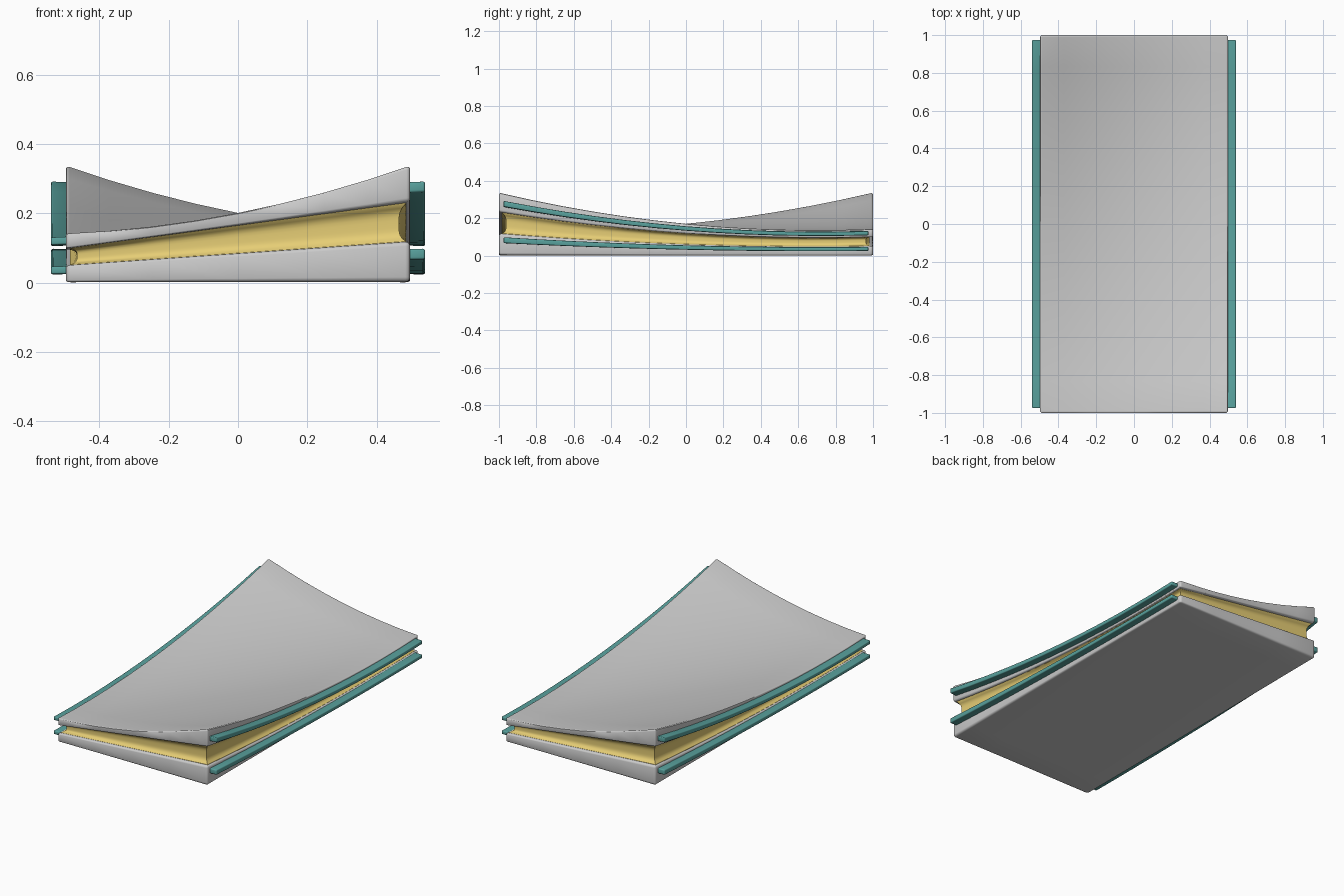
import bpy, bmesh
from mathutils import Vector

if "Cube" in bpy.data.objects:
    bpy.data.objects.remove(bpy.data.objects["Cube"])

FULL = 0.337   # height at the two tall corners
LIP = 0.235    # underside of the upper slab at the tall corners


def height(x, y, z):
    # two tall and two low opposite corners; only the top skin sags across x
    x = max(-0.5, min(0.5, x))
    sag = 0.154 * (0.25 - x * x) * max(0, min(1, (z - LIP) / (FULL - LIP)))
    return 0.17 - 0.197 * x * y + 0.0685 * y * y - sag


def slab_warp(co):
    co.z *= height(*co) / FULL


def core_warp(co):
    # concave walls that flare out to meet the slab lips
    flare = 0.022 * min(1, abs((co.z - 0.1775) / 0.0575)) ** 4
    for a in (0, 1):
        co[a] += flare if co[a] > 0 else -flare
    slab_warp(co)


def rail_warp(mid):
    # rails follow the edges but keep more of their thickness
    def warp(co):
        s = 0.98 * height(co.x, co.y, 0) / FULL + 0.02
        co.z = mid * s + (co.z - mid) * (0.5 + 0.5 * s)
    return warp


def material(name, color):
    m = bpy.data.materials.new(name)
    m.diffuse_color = color
    m.use_nodes = True
    m.node_tree.nodes["Principled BSDF"].inputs["Base Color"].default_value = m.diffuse_color
    return m


def warped_box(name, lo, hi, cuts, bevel, warp, mat=None):
    # bevelled box, sliced along each axis, then bent to the saddle
    bm = bmesh.new()
    bmesh.ops.create_cube(bm, size=1)
    for v in bm.verts:
        v.co = Vector([a + (c + 0.5) * (b - a) for a, b, c in zip(lo, hi, v.co)])
    if bevel:
        bmesh.ops.bevel(bm, geom=bm.edges[:], offset=bevel, segments=3,
                        profile=0.5, affect='EDGES')
    for axis in range(3):
        for i in range(1, cuts[axis]):
            p, d = Vector((0, 0, 0)), Vector((0, 0, 0))
            p[axis] = lo[axis] + (hi[axis] - lo[axis]) * i / cuts[axis]
            d[axis] = 1
            bmesh.ops.bisect_plane(bm, geom=bm.verts[:] + bm.edges[:] + bm.faces[:],
                                   plane_co=p, plane_no=d)
    for v in bm.verts:
        warp(v.co)
    bmesh.ops.recalc_face_normals(bm, faces=bm.faces[:])
    me = bpy.data.meshes.new(name)
    bm.to_mesh(me)
    bm.free()
    ob = bpy.data.objects.new(name, me)
    bpy.context.collection.objects.link(ob)
    if mat:
        me.materials.append(mat)
    bpy.ops.object.select_all(action='DESELECT')
    ob.select_set(True)
    bpy.context.view_layer.objects.active = ob
    bpy.ops.object.shade_smooth_by_angle(angle=0.7)
    return ob


yellow = material("yellow", (0.80, 0.62, 0.18, 1))
teal = material("teal", (0.10, 0.36, 0.34, 1))

# outer slabs
warped_box("lower_slab", (-0.497, -1, 0.002), (0.497, 1, 0.12), (4, 12, 1),
           0.014, slab_warp)
warped_box("upper_slab", (-0.497, -1, LIP), (0.497, 1, 0.341), (8, 12, 1),
           0.011, slab_warp)

# recessed core between the slabs
warped_box("core", (-0.465, -0.962, 0.11), (0.465, 0.962, 0.245), (4, 12, 12),
           0, core_warp, yellow)

# rails along both long sides
for side, xa, xb in (("left", -0.54, -0.48), ("right", 0.48, 0.54)):
    for level, mid in (("lower", 0.084), ("upper", 0.282)):
        warped_box(f"{level}_{side}_rail", (xa, -0.975, mid - 0.0155),
                   (xb, 0.975, mid + 0.0155), (1, 12, 1), 0.006,
                   rail_warp(mid), teal)
